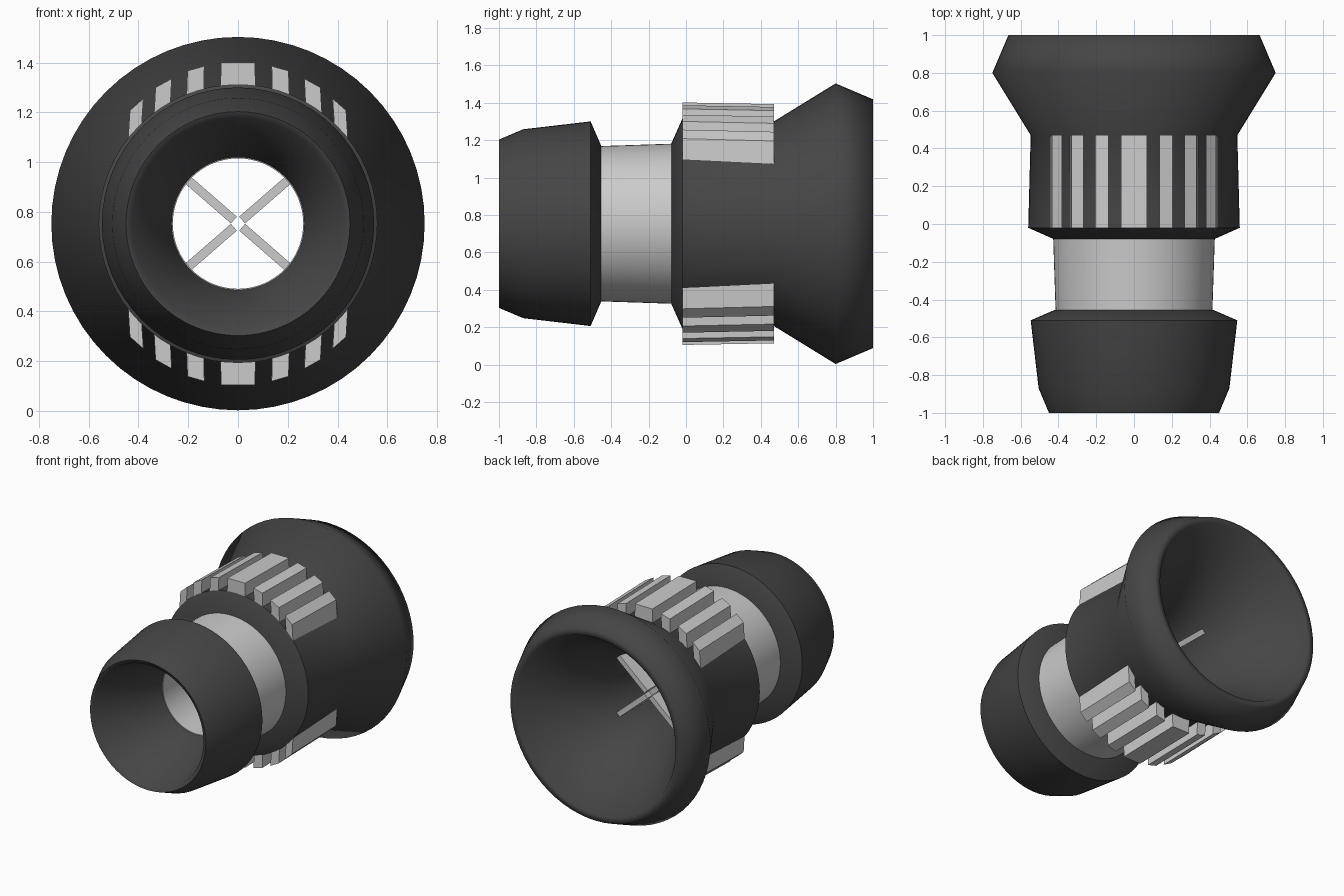
import bpy, bmesh, math

if "Cube" in bpy.data.objects:
    bpy.data.objects.remove(bpy.data.objects["Cube"])

CZ = 0.753   # height of the long axis
SEG = 64


def material(name, v):
    m = bpy.data.materials.new(name)
    m.diffuse_color = (v, v, v, 1)
    m.use_nodes = True
    m.node_tree.nodes["Principled BSDF"].inputs["Base Color"].default_value = m.diffuse_color
    return m


DARK = material("dark_rubber", 0.06)
LIGHT = material("light_metal", 0.58)


def finish(name, bm, mat, smooth=None):
    bmesh.ops.recalc_face_normals(bm, faces=bm.faces)
    me = bpy.data.meshes.new(name)
    bm.to_mesh(me)
    bm.free()
    ob = bpy.data.objects.new(name, me)
    bpy.context.collection.objects.link(ob)
    me.materials.append(mat)
    if smooth:
        bpy.ops.object.select_all(action='DESELECT')
        ob.select_set(True)
        bpy.context.view_layer.objects.active = ob
        bpy.ops.object.shade_smooth_by_angle(angle=math.radians(smooth))
    return ob


def lathe(name, profile, mat, smooth):
    """Closed ring around the y axis from (y, radius) points."""
    bm = bmesh.new()
    rings = []
    for y, r in profile:
        rings.append([bm.verts.new((r * math.sin(2 * math.pi * i / SEG), y,
                                    CZ + r * math.cos(2 * math.pi * i / SEG)))
                      for i in range(SEG)])
    for k, a in enumerate(rings):
        b = rings[(k + 1) % len(rings)]
        for i in range(SEG):
            j = (i + 1) % SEG
            bm.faces.new((a[i], a[j], b[j], b[i]))
    return finish(name, bm, mat, smooth)


def loft(bm, front, back):
    """Prism between two matching outlines."""
    a = [bm.verts.new(p) for p in front]
    b = [bm.verts.new(p) for p in back]
    bm.faces.new(a)
    bm.faces.new(b[::-1])
    for i in range(len(a)):
        j = (i + 1) % len(a)
        bm.faces.new((a[i], b[i], b[j], a[j]))


# Front nose with a funnel opening
lathe("front_nose", [(-0.455, 0.265), (-0.455, 0.42), (-0.51, 0.547),
                     (-0.87, 0.505), (-1.0, 0.45), (-0.99, 0.425)], DARK, 71)

# Metal neck tube
lathe("neck_tube", [(-0.46, 0.262), (-0.46, 0.415), (-0.07, 0.428),
                    (-0.07, 0.262)], LIGHT, 40)

# Rear body with flared bell, flat rim and inner funnel
lathe("rear_bell", [(-0.08, 0.265), (-0.08, 0.425), (-0.02, 0.56), (0.47, 0.547),
                    (0.80, 0.75), (1.0, 0.665), (1.0, 0.62), (0.42, 0.31),
                    (0.15, 0.265)], DARK, 67.3)

# Grip ribs above and below
bm = bmesh.new()
spans = [(-0.07, 0.07, 0.652)]
for x0, x1, r in ((0.138, 0.207, 0.648), (0.272, 0.338, 0.643), (0.388, 0.443, 0.635)):
    spans += [(x0, x1, r), (-x1, -x0, r)]
for sz in (1, -1):
    for x0, x1, r in spans:
        outlines = []
        for y, ro in ((-0.02, r), (0.47, r - 0.009)):
            h = lambda x, rad: CZ + sz * math.sqrt(rad * rad - x * x)
            outlines.append([(x0, y, h(x0, 0.545)), (x1, y, h(x1, 0.545)),
                             (x1 * 0.98, y, h(x1, ro)), (x0 * 0.98, y, h(x0, ro))])
        loft(bm, *outlines)
finish("grip_ribs", bm, LIGHT)

# Four diagonal vanes inside the funnel
bm = bmesh.new()
t = 0.018
for k in range(4):
    a = math.radians(41 if k % 2 == 0 else 139) + (math.pi if k > 1 else 0)
    ux, uz = math.cos(a), math.sin(a)
    sides = []
    for s in (-t, t):
        sides.append([(ux * r - uz * s, y, CZ + uz * r + ux * s)
                      for r, y in ((0.022, 0.02), (0.312, 0.02), (0.312, 0.42), (0.022, 0.42))])
    loft(bm, *sides)
finish("inner_vanes", bm, LIGHT)
